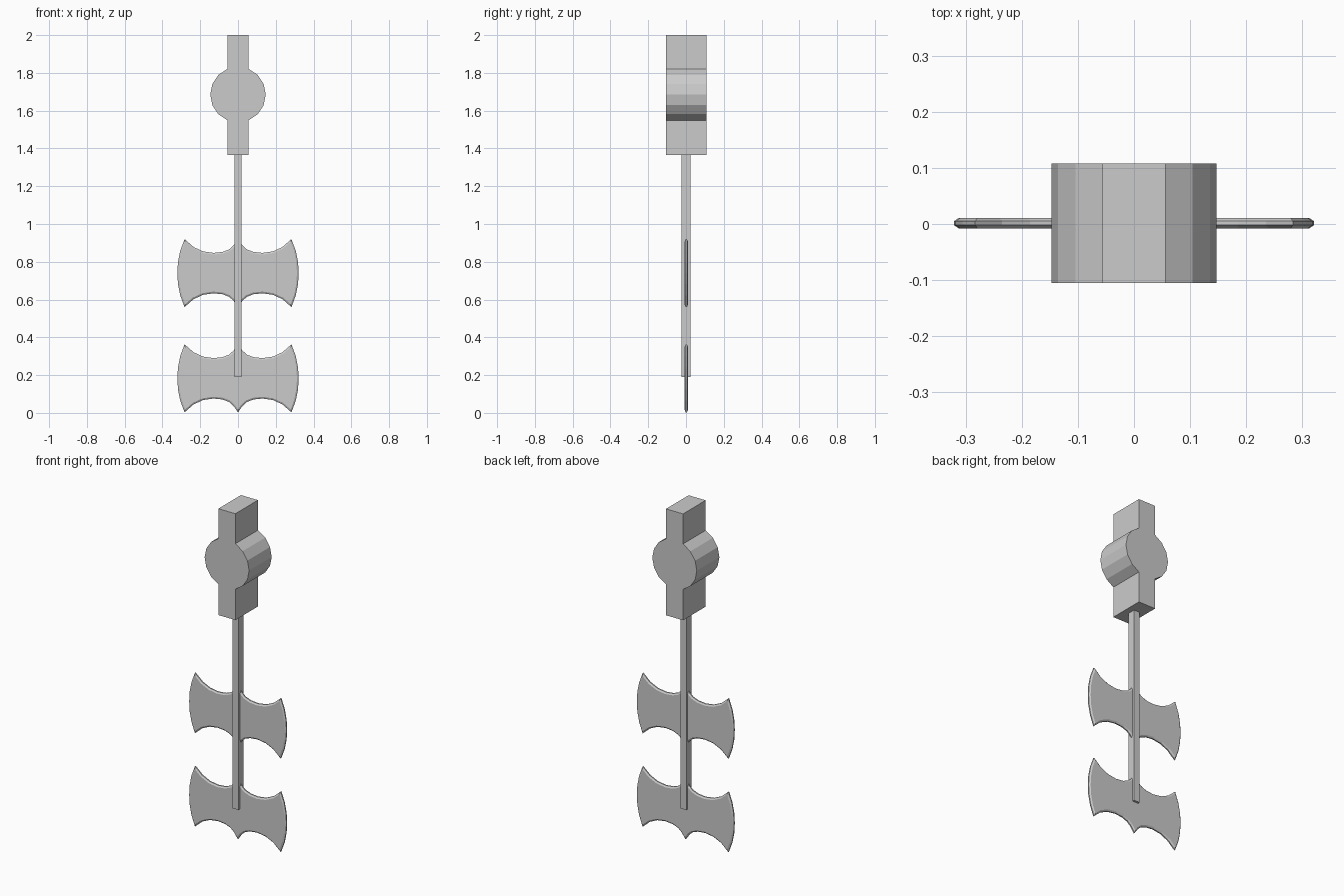
import bpy, bmesh, math

if "Cube" in bpy.data.objects:
    bpy.data.objects.remove(bpy.data.objects["Cube"])


def prism(name, pts, y0, y1, bevel=None):
    """Extrude an x-z outline along y; bevel = (inset, depth) chamfers both caps."""
    bm = bmesh.new()
    base = bm.faces.new([bm.verts.new((x, y0, z)) for x, z in pts])
    geo = bmesh.ops.extrude_face_region(bm, geom=[base], use_keep_orig=True)
    new = geo["geom"]
    for v in new:
        if isinstance(v, bmesh.types.BMVert):
            v.co.y = y1
    bmesh.ops.recalc_face_normals(bm, faces=bm.faces)
    if bevel:
        cap = [f for f in bm.faces if len(f.verts) == len(pts)]
        bmesh.ops.inset_region(bm, faces=cap, thickness=bevel[0],
                               depth=bevel[1], use_even_offset=True)
    me = bpy.data.meshes.new(name)
    bm.to_mesh(me)
    bm.free()
    ob = bpy.data.objects.new(name, me)
    bpy.context.collection.objects.link(ob)
    return ob


def rect(w, z0, z1):
    return [(-w, z0), (w, z0), (w, z1), (-w, z1)]


# Pivot block: upright bar merged with a 16-sided drum
R, ZC, TOP, LOW = 0.147, 1.685, 2.0, 1.365
W = R * math.cos(math.radians(67.5))
right = [(R * math.cos(math.radians(a * 22.5)), ZC + R * math.sin(math.radians(a * 22.5)))
         for a in range(-3, 4)]
right = [(W, LOW)] + right + [(W, TOP)]
prism("pivot_block", right + [(-x, z) for x, z in reversed(right)], -0.105, 0.108)

# Shaft
prism("shaft", rect(0.019, 0.19, LOW), -0.023, 0.024)

# Double-headed blades: one quarter outline, mirrored both ways
quarter = [(0.321, 0.0), (0.318, 0.058), (0.306, 0.118), (0.283, 0.18),
           (0.235, 0.138), (0.185, 0.115), (0.13, 0.107), (0.082, 0.112),
           (0.048, 0.125), (0.024, 0.146), (0.0, 0.18)]
half = quarter + [(-x, z) for x, z in reversed(quarter[:-1])]
outline = half + [(x, -z) for x, z in reversed(half[1:-1])]
for name, zc in (("lower_blade", 0.183), ("upper_blade", 0.74)):
    prism(name, [(x, z + zc) for x, z in outline], -0.002, 0.005, (0.009, 0.006))
